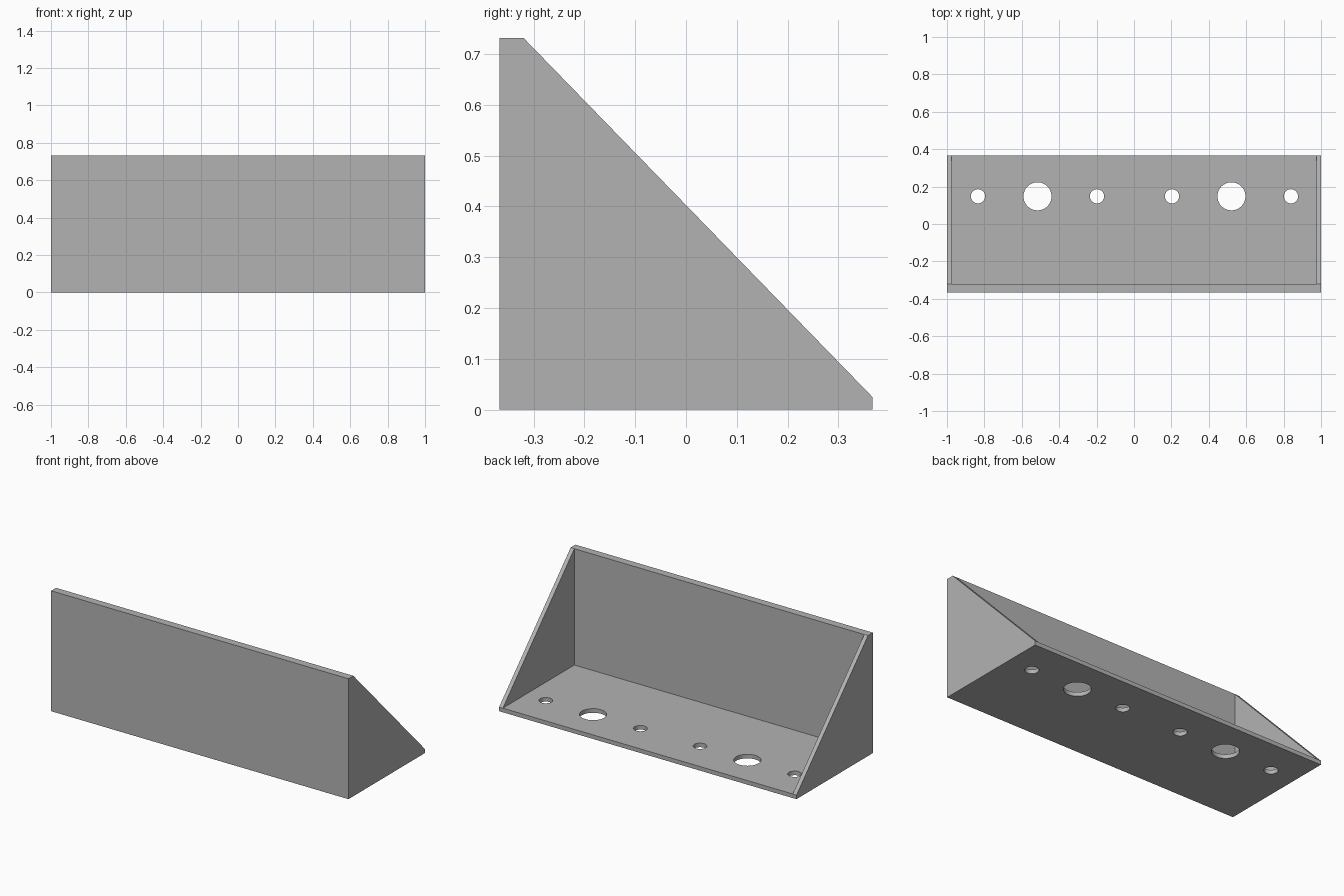
import bpy
import bmesh

cube = bpy.data.objects.get("Cube")
if cube:
    bpy.data.objects.remove(cube, do_unlink=True)

HALF_LENGTH, HALF_DEPTH, HEIGHT = 1.0, 0.367, 0.732
PLATE = 0.025            # base and cheek thickness
WALL_INNER_Y = -0.32     # inner face of the thick front wall

grey = bpy.data.materials.new("plain grey")
grey.use_nodes = True
colour = (0.45, 0.45, 0.45, 1)
grey.diffuse_color = colour
grey.node_tree.nodes["Principled BSDF"].inputs["Base Color"].default_value = colour


def make_object(name, bm):
    bmesh.ops.recalc_face_normals(bm, faces=bm.faces)
    mesh = bpy.data.meshes.new(name)
    bm.to_mesh(mesh)
    bm.free()
    mesh.materials.append(grey)
    obj = bpy.data.objects.new(name, mesh)
    bpy.context.collection.objects.link(obj)
    return obj


def prism(name, profile, half_length):
    """Extrude a (y, z) profile along x, centred on x = 0."""
    bm = bmesh.new()
    face = bm.faces.new([bm.verts.new((-half_length, y, z)) for y, z in profile])
    result = bmesh.ops.extrude_face_region(bm, geom=[face])
    verts = [v for v in result["geom"] if isinstance(v, bmesh.types.BMVert)]
    bmesh.ops.translate(bm, verts=verts, vec=(2 * half_length, 0, 0))
    return make_object(name, bm)


def drill(name, x, y, radius):
    bm = bmesh.new()
    bmesh.ops.create_cone(bm, cap_ends=True, segments=48, radius1=radius,
                          radius2=radius, depth=0.2)
    bmesh.ops.translate(bm, verts=bm.verts, vec=(x, y, 0))
    return make_object(name, bm)


def cut(target, cutter):
    cutter.hide_render = True
    mod = target.modifiers.new("cut", 'BOOLEAN')
    mod.operation = 'DIFFERENCE'
    mod.solver = 'EXACT'
    mod.object = cutter
    bpy.context.view_layer.objects.active = target
    bpy.ops.object.modifier_apply(modifier=mod.name)
    bpy.data.objects.remove(cutter, do_unlink=True)


# Wedge-shaped body: front wall, base and two sloping cheeks
shelf = prism("shelf_bracket", [
    (-HALF_DEPTH, 0), (HALF_DEPTH, 0), (HALF_DEPTH, PLATE),
    (WALL_INNER_Y, HEIGHT), (-HALF_DEPTH, HEIGHT)], HALF_LENGTH)

# Hollow open to the back and top
cut(shelf, prism("hollow_cutter", [
    (WALL_INNER_Y, PLATE), (1, PLATE), (1, 1), (WALL_INNER_Y, 1)],
    HALF_LENGTH - PLATE))

# Two groups of holes: a large one between two small ones
for centre in (-0.516, 0.521):
    for offset, radius in ((-0.318, 0.038), (0, 0.075), (0.318, 0.038)):
        cut(shelf, drill("hole_cutter", centre + offset, 0.148, radius))

# Smooth hole walls, sharp plate edges
bpy.ops.object.select_all(action='DESELECT')
shelf.select_set(True)
bpy.context.view_layer.objects.active = shelf
bpy.ops.object.shade_smooth_by_angle(angle=0.5)
